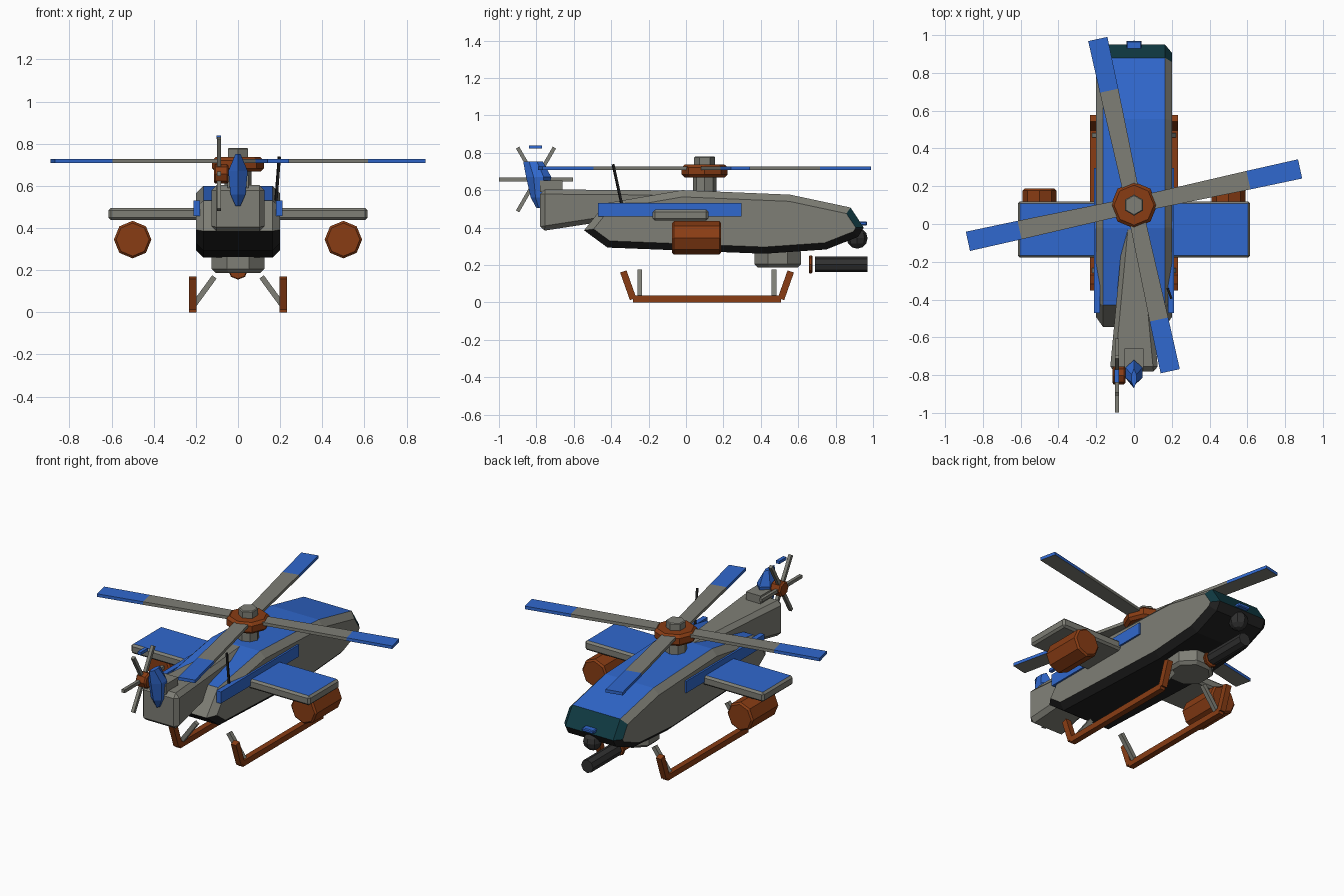
import bpy, bmesh, math
from mathutils import Vector, Matrix

if "Cube" in bpy.data.objects:
    bpy.data.objects.remove(bpy.data.objects["Cube"], do_unlink=True)


def material(name, rgb):
    m = bpy.data.materials.new(name)
    m.use_nodes = True
    m.diffuse_color = (*rgb, 1)
    m.node_tree.nodes["Principled BSDF"].inputs["Base Color"].default_value = (*rgb, 1)
    return m


GREY = material("warm grey", (0.21, 0.21, 0.18))
BLUE = material("blue paint", (0.03, 0.14, 0.62))
RUST = material("rust orange", (0.25, 0.046, 0.007))
DARK = material("belly black", (0.014, 0.014, 0.014))
GUN = material("gun metal", (0.03, 0.03, 0.03))
GLASS = material("dark teal glass", (0.005, 0.042, 0.055))


def finish(bm, name, mats, rule=None):
    """Turn a bmesh into an object; rule(face) picks the material index."""
    bmesh.ops.recalc_face_normals(bm, faces=bm.faces)
    bm.normal_update()
    if rule:
        for f in bm.faces:
            f.material_index = rule(f)
    me = bpy.data.meshes.new(name)
    bm.to_mesh(me)
    bm.free()
    for m in mats:
        me.materials.append(m)
    ob = bpy.data.objects.new(name, me)
    bpy.context.scene.collection.objects.link(ob)
    return ob


def chamfer(bm, edges, width):
    if width:
        bmesh.ops.bevel(bm, geom=list(edges), offset=width, segments=1,
                        affect='EDGES', profile=0.5)


def box(name, lo, hi, mats, bevel=0, rule=None):
    bm = bmesh.new()
    lo, hi = Vector(lo), Vector(hi)
    mat = Matrix.Translation((lo + hi) / 2) @ Matrix.Diagonal((*(hi - lo), 1))
    bmesh.ops.create_cube(bm, size=1, matrix=mat)
    chamfer(bm, bm.edges, bevel)
    return finish(bm, name, mats, rule)


def drum(name, a, b, radius, mat, sides=8, bevel=0, turn=0):
    """Prism running from point a to point b."""
    a, b = Vector(a), Vector(b)
    d = b - a
    bm = bmesh.new()
    m = (Matrix.Translation((a + b) / 2) @ d.to_track_quat('Z', 'Y').to_matrix().to_4x4()
         @ Matrix.Rotation(turn, 4, 'Z'))
    bmesh.ops.create_cone(bm, cap_ends=True, segments=sides, radius1=radius,
                          radius2=radius, depth=d.length, matrix=m)
    chamfer(bm, [e for e in bm.edges if any(len(f.verts) == sides for f in e.link_faces)
                 and sides > 4], bevel)
    return finish(bm, name, [mat])


def beam(name, a, b, size, mat):
    return drum(name, a, b, size / math.sqrt(2), mat, sides=4, turn=math.pi / 4)


def loft(name, rings, mats, rule=None, bevel=0):
    """Skin a list of equal-length point rings and cap both ends."""
    bm = bmesh.new()
    vs = [[bm.verts.new(p) for p in r] for r in rings]
    n = len(vs[0])
    for r, s in zip(vs, vs[1:]):
        for i in range(n):
            bm.faces.new((r[i], r[(i + 1) % n], s[(i + 1) % n], s[i]))
    bm.faces.new(vs[0])
    bm.faces.new(vs[-1])
    bmesh.ops.recalc_face_normals(bm, faces=bm.faces)
    chamfer(bm, bm.edges, bevel)
    return finish(bm, name, mats, rule)


# Fuselage: side profile with chamfered flanks
profile = [(-0.42, 0.293), (0.42, 0.26), (0.75, 0.283), (0.92, 0.35), (0.95, 0.40),
           (0.88, 0.507), (0.556, 0.576), (-0.02, 0.6), (-0.43, 0.53), (-0.545, 0.385)]
bm = bmesh.new()
left, right = ([bm.verts.new((x, y, z)) for y, z in profile] for x in (0.2, -0.2))
bm.faces.new(left)
bm.faces.new(right[::-1])
for i in range(len(profile)):
    j = (i + 1) % len(profile)
    bm.faces.new((left[i], right[i], right[j], left[j]))
bmesh.ops.recalc_face_normals(bm, faces=bm.faces)
chamfer(bm, [e for e in bm.edges if abs(e.verts[0].co.x - e.verts[1].co.x) < 0.01], 0.036)


def body_rule(f):
    n = f.normal
    if n.y > 0.4 and n.z > 0.2:
        return 3
    if n.z < -0.2:
        return 2
    return 1 if n.z > 0.82 else 0


finish(bm, "fuselage", [GREY, BLUE, DARK, GLASS], body_rule)


# Tail boom, wider at the rear
def rect(y, hx, z0, z1):
    return [(-hx, y, z0), (hx, y, z0), (hx, y, z1), (-hx, y, z1)]


loft("tail_boom", [rect(-0.78, 0.128, 0.38, 0.604), rect(0.0, 0.055, 0.5, 0.598)],
     [GREY], bevel=0.025)
box("tail_block", (-0.05, -0.78, 0.59), (0.05, -0.66, 0.652), [GREY])


# Swept tail fin with hexagonal cross-section
def fin_ring(z, y0, y1, hx):
    a, b = y0 + (y1 - y0) * 0.3, y0 + (y1 - y0) * 0.7
    return [(0, y0, z), (hx, a, z), (hx, b, z), (0, y1, z), (-hx, b, z), (-hx, a, z)]


loft("tail_fin", [fin_ring(0.505, -0.80, -0.76, 0.012), fin_ring(0.56, -0.83, -0.745, 0.036),
                  fin_ring(0.67, -0.855, -0.72, 0.046), fin_ring(0.752, -0.87, -0.765, 0.012)],
     [BLUE])

# Tail rotor
hub = Vector((-0.09, -0.802, 0.657))
drum("tail_rotor_hub", (-0.115, hub.y, hub.z), (-0.045, hub.y, hub.z), 0.047, RUST, bevel=0.008)
for k in range(3):
    arm = Vector((0, math.cos(k * math.pi / 3), math.sin(k * math.pi / 3))) * 0.197
    beam("tail_rotor_blade", hub - arm, hub + arm, 0.02, GREY)
box("tail_rotor_tip", (-0.102, -0.84, 0.822), (-0.08, -0.77, 0.84), [BLUE])

# Main rotor
drum("rotor_mast", (0, 0.1, 0.57), (0, 0.1, 0.68), 0.063, GREY)
drum("rotor_hub", (0, 0.1, 0.667), (0, 0.1, 0.737), 0.123, RUST, bevel=0.016)
drum("rotor_cap", (0, 0.1, 0.73), (0, 0.1, 0.78), 0.056, GREY, sides=6, bevel=0.005)


def blade_ring(r, w):
    return [(r, -w, 0.708), (r, w, 0.708), (r, w, 0.727), (r, -w, 0.727)]


def blade_rule(f):
    return 1 if f.calc_center_median().x > 0.65 and f.normal.z > -0.5 else 0


for k in range(4):
    blade = loft("rotor_blade", [blade_ring(0.05, 0.042), blade_ring(0.62, 0.05),
                                 blade_ring(0.9, 0.052)], [GREY, BLUE], blade_rule)
    blade.data.transform(Matrix.Translation((0, 0.1, 0))
                         @ Matrix.Rotation(math.radians(12.3 + 90 * k), 4, 'Z'))

# Paired parts: wings, pods, side panels, landing skids
for side, s in (("left", 1), ("right", -1)):
    x0, x1 = sorted((0.17 * s, 0.615 * s))
    box(side + "_wing", (x0, -0.178, 0.437), (x1, 0.12, 0.496), [GREY, BLUE], 0.012,
        lambda f: 1 if f.normal.z > 0.9 else 0)
    x0, x1 = sorted((0.18 * s, 0.211 * s))
    box(side + "_side_panel", (x0, -0.47, 0.458), (x1, 0.297, 0.531), [BLUE])
    drum(side + "_pod", (0.5 * s, -0.075, 0.345), (0.5 * s, 0.188, 0.345), 0.089, RUST,
         bevel=0.01)
    path = [(-0.335, 0.165), (-0.283, 0.018), (0.508, 0.018), (0.56, 0.165)]
    for (ya, za), (yb, zb) in zip(path, path[1:]):
        beam(side + "_skid", (0.215 * s, ya, za), (0.215 * s, yb, zb), 0.036, RUST)
    for y in (-0.247, 0.47):
        beam(side + "_skid_strut", (0.213 * s, y, 0.03), (0.112 * s, y, 0.168), 0.026, GREY)

# Belly turret, gun and nose sensor
drum("belly_turret", (0, 0.49, 0.187), (0, 0.49, 0.29), 0.135, GREY, bevel=0.018,
     turn=math.pi / 8)
drum("gun_ring", (0, 0.657, 0.203), (0, 0.675, 0.203), 0.048, RUST, bevel=0.004)
drum("gun_barrel", (0, 0.69, 0.203), (0, 0.97, 0.203), 0.041, GUN)
bm = bmesh.new()
bmesh.ops.create_uvsphere(bm, u_segments=8, v_segments=6, radius=0.056,
                          matrix=Matrix.Translation((0, 0.915, 0.343)))
finish(bm, "nose_sensor_ball", [GUN])
box("nose_probe", (-0.04, 0.925, 0.41), (0.04, 0.968, 0.432), [BLUE], 0.005)

# Antenna
beam("antenna", (0.18, -0.345, 0.53), (0.196, -0.39, 0.738), 0.012, DARK)
